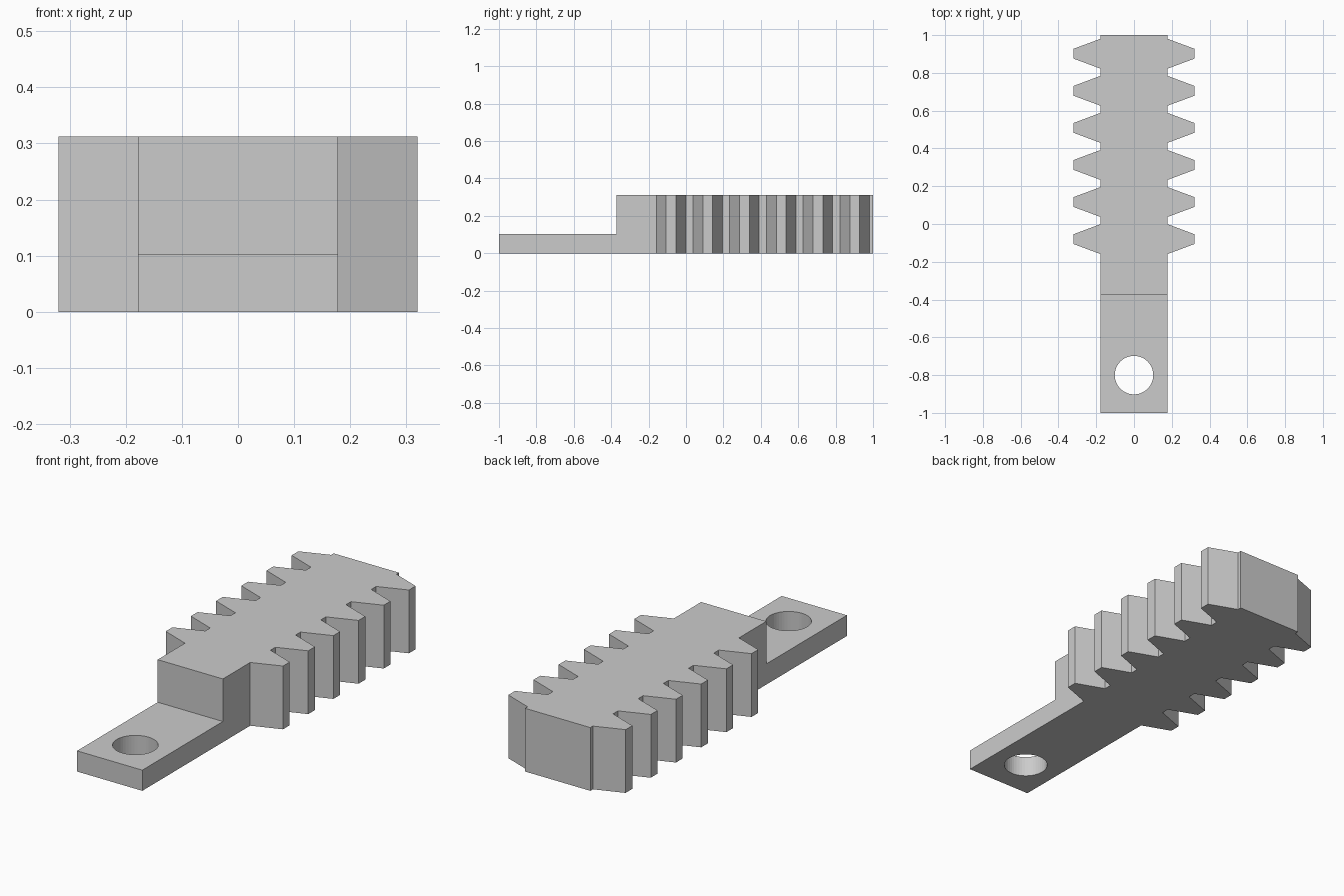
import bpy
import bmesh
from mathutils import Matrix

default_cube = bpy.data.objects.get("Cube")
if default_cube:
    bpy.data.objects.remove(default_cube, do_unlink=True)

HALF_WIDTH, TIP_X = 0.178, 0.32
HEIGHT, TONGUE_HEIGHT = 0.312, 0.102
STEP_Y, HOLE_Y, HOLE_RADIUS = -0.372, -0.8, 0.102
TEETH, FIRST_TOOTH, PITCH = 6, -0.08, 0.1963
ROOT_HALF, TIP_HALF = 0.079, 0.026

grey = bpy.data.materials.new("light grey")
grey.use_nodes = True
colour = (0.6, 0.6, 0.6, 1.0)
grey.diffuse_color = colour
grey.node_tree.nodes["Principled BSDF"].inputs["Base Color"].default_value = colour


def add_object(name, bm):
    bmesh.ops.recalc_face_normals(bm, faces=bm.faces)
    mesh = bpy.data.meshes.new(name)
    bm.to_mesh(mesh)
    bm.free()
    mesh.materials.append(grey)
    obj = bpy.data.objects.new(name, mesh)
    bpy.context.collection.objects.link(obj)
    return obj


def cut(target, cutter):
    """Subtract a cutter from the target, then discard it."""
    cutter.hide_render = True
    mod = target.modifiers.new(cutter.name, "BOOLEAN")
    mod.operation = "DIFFERENCE"
    mod.solver = "EXACT"
    mod.object = cutter
    bpy.context.view_layer.objects.active = target
    bpy.ops.object.modifier_apply(modifier=mod.name)
    bpy.data.objects.remove(cutter, do_unlink=True)


# Double-sided rack: one toothed edge, mirrored to close the outline
edge = [(HALF_WIDTH, -1)]
for i in range(TEETH):
    y = FIRST_TOOTH + i * PITCH
    edge += [(HALF_WIDTH, y - ROOT_HALF), (TIP_X, y - TIP_HALF),
             (TIP_X, y + TIP_HALF), (HALF_WIDTH, y + ROOT_HALF)]
edge.append((HALF_WIDTH, 1))
outline = edge + [(-x, y) for x, y in reversed(edge)]

bm = bmesh.new()
base = bm.faces.new([bm.verts.new((x, y, 0)) for x, y in outline])
extruded = bmesh.ops.extrude_face_region(bm, geom=[base], use_keep_orig=True)
top_verts = [g for g in extruded["geom"] if isinstance(g, bmesh.types.BMVert)]
bmesh.ops.translate(bm, verts=top_verts, vec=(0, 0, HEIGHT))
rack = add_object("toothed_rack", bm)

# Step down to the thin tongue
bm = bmesh.new()
bmesh.ops.create_cube(bm, size=1, matrix=(
    Matrix.Translation((0, STEP_Y - 0.5, TONGUE_HEIGHT + 0.5))
    @ Matrix.Diagonal((1, 1, 1, 1))))
cut(rack, add_object("step_cutter", bm))

# Round mounting hole through the tongue
bm = bmesh.new()
bmesh.ops.create_cone(bm, cap_ends=True, segments=48, radius1=HOLE_RADIUS,
                      radius2=HOLE_RADIUS, depth=1,
                      matrix=Matrix.Translation((0, HOLE_Y, 0)))
cut(rack, add_object("hole_cutter", bm))
